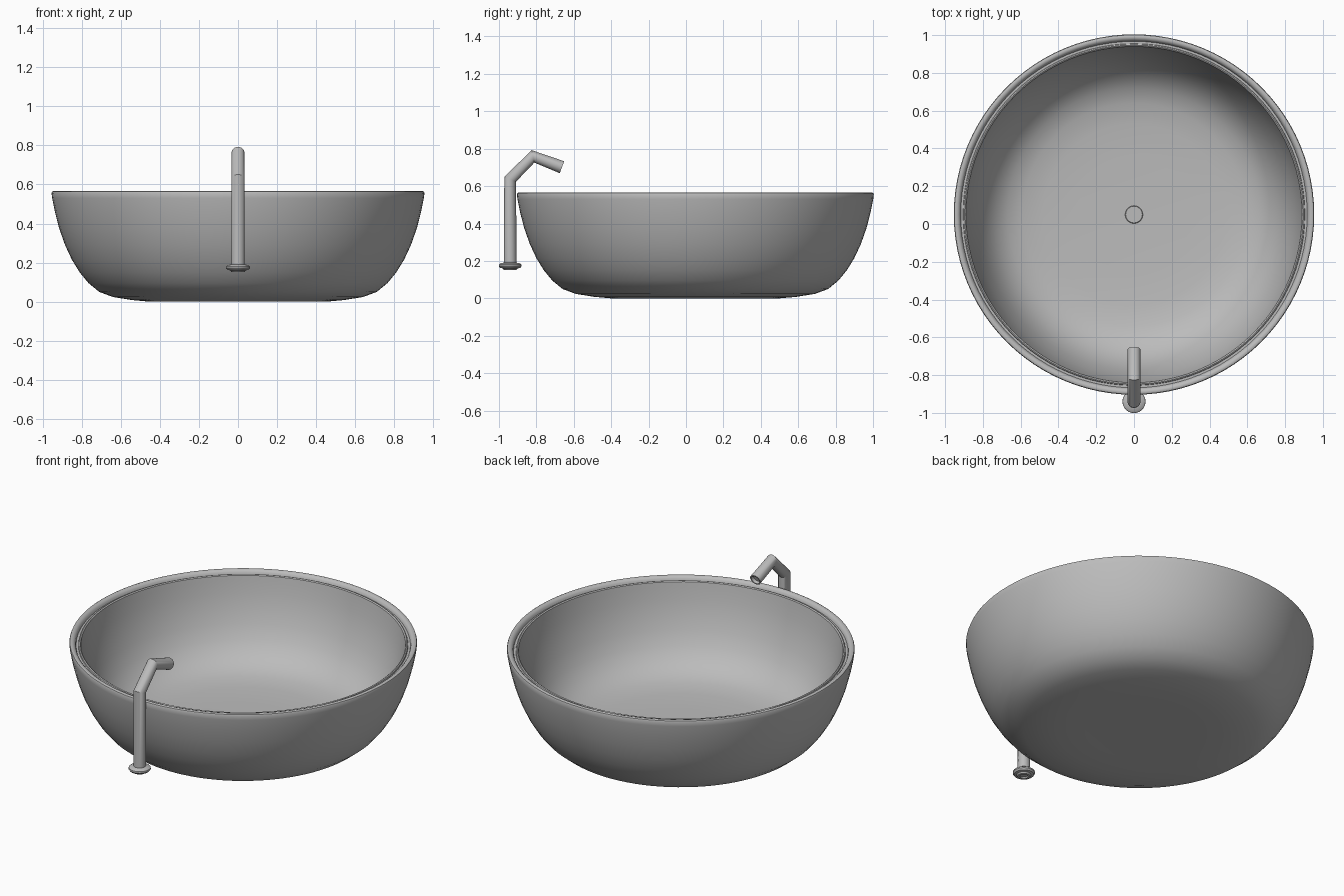
import bpy, bmesh, math
from mathutils import Vector

cube = bpy.data.objects.get("Cube")
if cube:
    bpy.data.objects.remove(cube, do_unlink=True)

grey = bpy.data.materials.new("plain grey")
grey.use_nodes = True
colour = (0.5, 0.5, 0.5, 1)
grey.diffuse_color = colour
grey.node_tree.nodes["Principled BSDF"].inputs["Base Color"].default_value = colour


def skin(name, rings, angle, cap=False):
    """Join a list of rings (or single end points) into a smooth surface."""
    bm = bmesh.new()
    loops = [[bm.verts.new(p) for p in ring] for ring in rings]
    n = max(len(loop) for loop in loops)
    for a, b in zip(loops, loops[1:]):
        for i in range(n):
            j = (i + 1) % n
            quad = [a[i % len(a)], a[j % len(a)], b[j % len(b)], b[i % len(b)]]
            bm.faces.new(list(dict.fromkeys(quad)))
    if cap:
        bm.faces.new(loops[0])
        bm.faces.new(loops[-1])
    bmesh.ops.recalc_face_normals(bm, faces=bm.faces)
    mesh = bpy.data.meshes.new(name)
    bm.to_mesh(mesh)
    bm.free()
    obj = bpy.data.objects.new(name, mesh)
    bpy.context.collection.objects.link(obj)
    mesh.materials.append(grey)
    bpy.ops.object.select_all(action='DESELECT')
    obj.select_set(True)
    bpy.context.view_layer.objects.active = obj
    bpy.ops.object.shade_smooth_by_angle(angle=math.radians(angle))
    return obj


def lathe(name, profile, y, sides, angle=40):
    """Turn a radius/height profile around a vertical axis."""
    turns = [math.tau * i / sides for i in range(sides)]
    rings = [[(r * math.cos(t), y + r * math.sin(t), z) for t in turns]
             if r else [(0, y, z)] for r, z in profile]
    return skin(name, rings, angle)


# Basin: outside wall, rounded rim, sealing groove, bead and inside wall
outside = [(0, 0.005), (0.3, 0.002), (0.45, 0), (0.54, 0.008), (0.64, 0.024),
           (0.71, 0.05), (0.765, 0.095), (0.81, 0.15), (0.85, 0.215),
           (0.885, 0.29), (0.915, 0.375), (0.937, 0.46), (0.951, 0.53),
           (0.954, 0.555)]
rim = [(0.951, 0.563), (0.943, 0.567), (0.93, 0.564), (0.921, 0.555),
       (0.917, 0.542), (0.905, 0.542), (0.903, 0.55), (0.897, 0.553),
       (0.89, 0.548)]
inside = [(0.885, 0.52), (0.872, 0.45), (0.85, 0.37), (0.82, 0.29),
          (0.78, 0.21), (0.73, 0.15), (0.67, 0.105), (0.59, 0.077),
          (0.48, 0.063), (0.3, 0.056), (0, 0.053)]
lathe("basin", outside + rim + inside, 0.05, 96)

# Drain cover
lathe("drain_cover", [(0, 0.05), (0.047, 0.05), (0.047, 0.062),
                      (0.044, 0.065), (0, 0.065)], 0.05, 32)

# Tap base flange
lathe("tap_flange", [(0.022, 0.165), (0.022, 0.152), (0.034, 0.152),
                     (0.04, 0.16), (0.054, 0.163), (0.061, 0.172),
                     (0.06, 0.181), (0.05, 0.188), (0.034, 0.191)], -0.94, 32)

# Tap pipe: upright, slanted neck and spout, swept along a bent path
path = [Vector(p) for p in [(0, -0.94, 0.16), (0, -0.94, 0.637),
                            (0, -0.818, 0.759), (0, -0.663, 0.701)]]
steps = [(b - a).normalized() for a, b in zip(path, path[1:])]
tilts = [steps[0]] + [(a + b).normalized() for a, b in zip(steps, steps[1:])] + [steps[-1]]
side = Vector((1, 0, 0))


def ring(centre, direction, radius, sides=24):
    up = direction.cross(side)
    return [centre + radius * (side * math.cos(t) + up * math.sin(t))
            for t in (math.tau * i / sides for i in range(sides))]


pipe = [ring(p, d, 0.034) for p, d in zip(path, tilts)]
# Recessed outlet
pipe += [ring(path[-1], steps[-1], 0.027), ring(path[-1] - steps[-1] * 0.02, steps[-1], 0.027)]
skin("tap_pipe", pipe, 35, cap=True)
